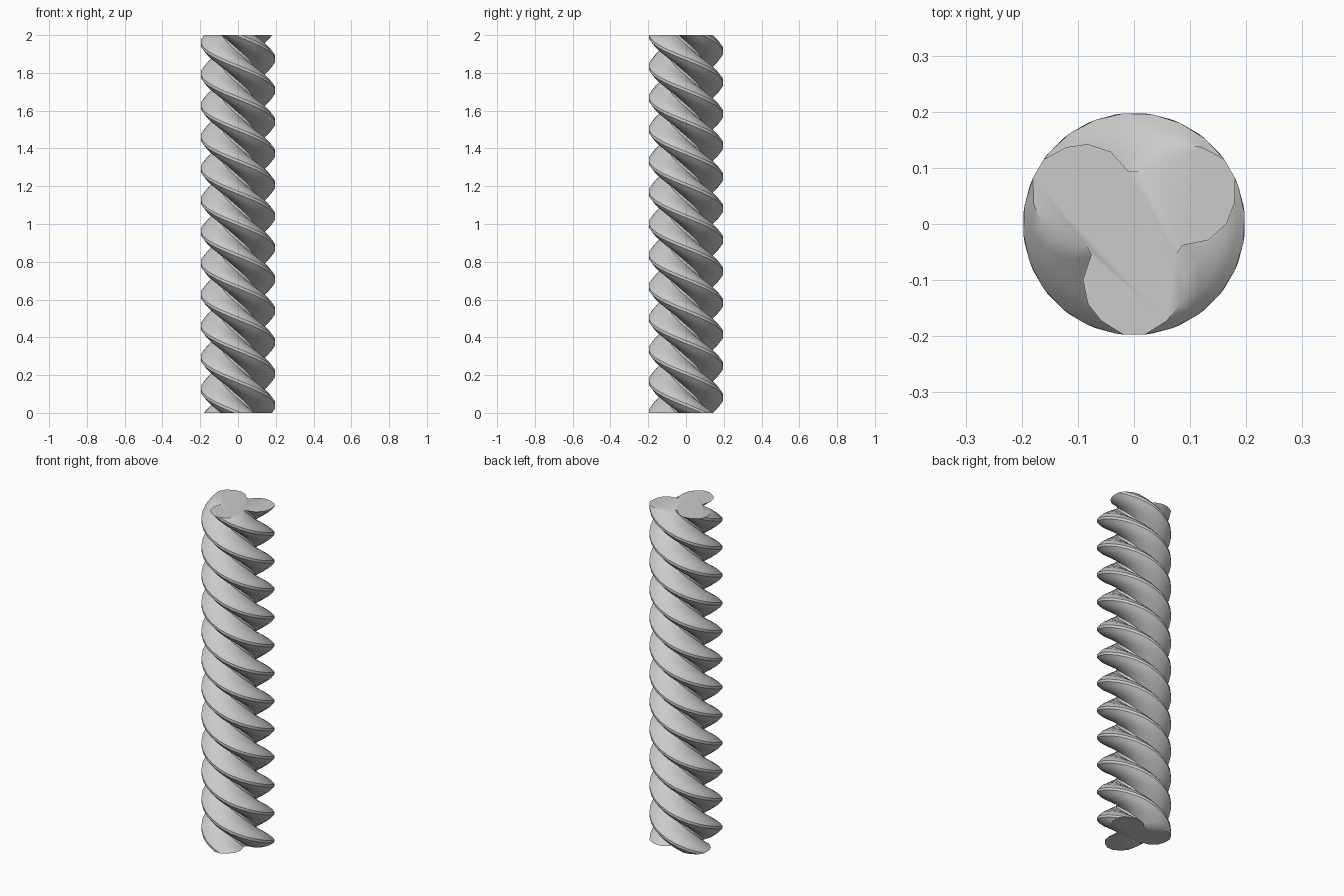
import bpy, bmesh, math

if "Cube" in bpy.data.objects:
    bpy.data.objects.remove(bpy.data.objects["Cube"])

HEIGHT, TURNS, RINGS = 2.0, 4, 96

# One lobe of the cross-section: (outward, sideways), mirrored and repeated three times
half = [(0.197, 0.019), (0.173, 0.058), (0.143, 0.082), (0.100, 0.091), (0.055, 0.076)]
lobe = [(u, -v) for u, v in reversed(half)] + half
section = []
for k in range(3):
    a = math.radians(30 + 120 * k)
    section += [(u * math.cos(a) - v * math.sin(a),
                 u * math.sin(a) + v * math.cos(a)) for u, v in lobe]

# Left-handed twisted sweep of the section up the column
bm = bmesh.new()
rings = []
for i in range(RINGS + 1):
    t = i / RINGS
    a = -2 * math.pi * TURNS * t
    c, s = math.cos(a), math.sin(a)
    rings.append([bm.verts.new((x * c - y * s, x * s + y * c, HEIGHT * t))
                  for x, y in section])
n = len(section)
for low, high in zip(rings, rings[1:]):
    for j in range(n):
        k = (j + 1) % n
        bm.faces.new((low[j], low[k], high[k], high[j]))

# Flat end caps
bm.faces.new(list(reversed(rings[0])))
bm.faces.new(rings[-1])

mesh = bpy.data.meshes.new("twisted_column")
bm.to_mesh(mesh)
bm.free()
column = bpy.data.objects.new("twisted_column", mesh)
bpy.context.collection.objects.link(column)

bpy.context.view_layer.objects.active = column
column.select_set(True)
bpy.ops.object.shade_smooth_by_angle(angle=math.radians(40))
